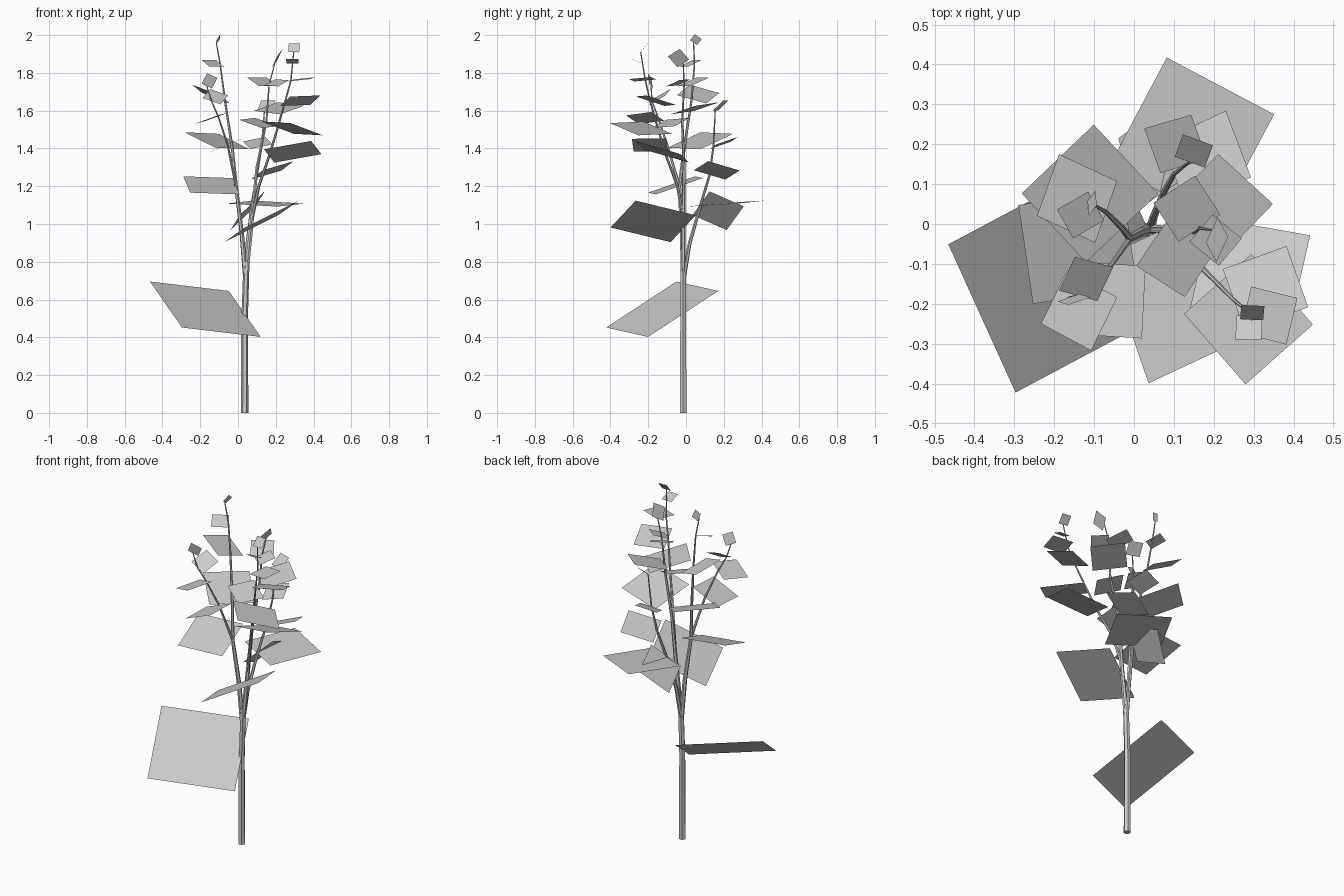
import bpy
from math import radians
from mathutils import Euler, Vector

default_cube = bpy.data.objects.get("Cube")
if default_cube:
    bpy.data.objects.remove(default_cube, do_unlink=True)


def make_material(name, colour):
    material = bpy.data.materials.new(name)
    material.use_nodes = True
    material.diffuse_color = colour
    for node in material.node_tree.nodes:
        if node.type == "BSDF_PRINCIPLED":
            node.inputs["Base Color"].default_value = colour
    return material


grey = make_material("plain grey", (0.6, 0.6, 0.6, 1))


def add_object(name, mesh):
    obj = bpy.data.objects.new(name, mesh)
    mesh.materials.clear()
    mesh.materials.append(grey)
    bpy.context.scene.collection.objects.link(obj)
    return obj


def make_stem(name, points, start_radius, end_radius):
    """Sweep a tapering six-sided tube along the points."""
    curve = bpy.data.curves.new(name + " path", "CURVE")
    curve.dimensions = "3D"
    curve.bevel_depth = 1
    curve.bevel_resolution = 1
    curve.use_fill_caps = True
    spline = curve.splines.new("POLY")
    spline.points.add(len(points) - 1)
    spline.use_smooth = False
    low, high = points[0][2], points[-1][2]
    for target, point in zip(spline.points, points):
        share = (point[2] - low) / (high - low)
        target.co = (*point, 1)
        target.radius = start_radius + (end_radius - start_radius) * share
    helper = bpy.data.objects.new(name + " path", curve)
    bpy.context.scene.collection.objects.link(helper)
    bpy.context.view_layer.update()
    evaluated = helper.evaluated_get(bpy.context.evaluated_depsgraph_get())
    mesh = bpy.data.meshes.new_from_object(evaluated)
    bpy.data.objects.remove(helper, do_unlink=True)
    add_object(name, mesh)


def point_at_height(points, height):
    """Find where a stem passes a given height."""
    for a, b in zip(points, points[1:]):
        if height <= b[2]:
            break
    share = (height - a[2]) / (b[2] - a[2])
    return Vector(a).lerp(Vector(b), share)


def make_leaf(name, points, height, yaw, pitch, roll, size):
    """A square leaf joined to its stem at the middle of one edge."""
    base = point_at_height(points, height)
    turn = Euler((radians(roll), radians(-pitch), radians(yaw))).to_matrix()
    half = size / 2
    outline = [(0, -half, 0), (size, -half, 0), (size, half, 0), (0, half, 0)]
    corners = [base + turn @ Vector(corner) for corner in outline]
    mesh = bpy.data.meshes.new(name)
    mesh.from_pydata(corners, [], [(0, 1, 2, 3)])
    add_object(name, mesh)


def make_branch(name, points, start_radius, end_radius, leaves):
    make_stem(name, points, start_radius, end_radius)
    for number, leaf in enumerate(leaves, start=1):
        make_leaf(f"{name}_leaf_{number}", points, *leaf)


# Leaves are given as height, yaw, pitch, roll and size.
# Trunk with its one large low leaf
make_branch(
    "trunk",
    [(.035, -.015, 0), (.035, -.015, .5), (.045, -.015, .8)],
    .02, .016,
    [(.524, 208, 6, -31, .475)],
)

# Tall branch on the right
make_branch(
    "right_branch",
    [(.04, -.015, .72), (.02, -.02, .95), (-.01, -.035, 1.2),
     (-.03, -.01, 1.4), (-.07, .03, 1.66), (-.095, .045, 1.85),
     (-.115, .04, 1.96)],
    .014, .003,
    [(1.2, 189, 2, -19, .265),
     (1.4, 133, 19, 2, .25),
     (1.66, 155, 19, 16, .17),
     (1.85, 210, 1, -23, .09),
     (1.96, 51, 45, -55, .045)],
)

# Side shoot leaning to the front right
make_branch(
    "front_right_branch",
    [(-.01, -.035, 1.2), (-.055, -.1, 1.42), (-.105, -.15, 1.57),
     (-.14, -.18, 1.65), (-.165, -.185, 1.73)],
    .008, .003,
    [(1.42, 267, -1, 22, .182),
     (1.57, 244, -7, 18, .15),
     (1.65, 65, 27, 21, .105),
     (1.73, -16, 62, -58, .063)],
)

# Middle branch
make_branch(
    "middle_branch",
    [(.045, -.015, .75), (.07, -.015, .98), (.1, -.01, 1.3),
     (.15, -.02, 1.54), (.165, -.01, 1.74), (.195, -.015, 1.85)],
    .014, .003,
    [(.975, -71, 13, 25, .345),
     (1.54, 236, -4, -17, .15),
     (1.59, 46, 14, 6, .187),
     (1.73, 123, 21, 0, .125),
     (1.75, -39, -3, 20, .095),
     (1.85, -62, 46, 46, .08)],
)

# Side shoot leaning to the front left
make_branch(
    "front_left_branch",
    [(.075, -.015, 1.03), (.11, -.045, 1.2), (.165, -.105, 1.36),
     (.21, -.15, 1.51), (.25, -.19, 1.65), (.28, -.215, 1.76),
     (.295, -.24, 1.91)],
    .009, .003,
    [(1.36, -10, 10, -16, .257),
     (1.51, -49, -2, -16, .235),
     (1.65, 20, 2, -17, .17),
     (1.76, -14, 6, 5, .12),
     (1.85, -92, 22, 0, .065),
     (1.91, 85, 52, 3, .058)],
)

# Branch leaning to the back
make_branch(
    "back_branch",
    [(.04, -.015, .7), (.05, .02, .9), (.075, .08, 1.11),
     (.1, .125, 1.26), (.125, .145, 1.41), (.14, .155, 1.6)],
    .012, .003,
    [(1.1, 62, 3, 3, .305),
     (1.11, 105, -23, -42, .203),
     (1.26, 25, 15, -16, .185),
     (1.41, 110, 18, -12, .125),
     (1.6, 70, 42, 0, .08)],
)
